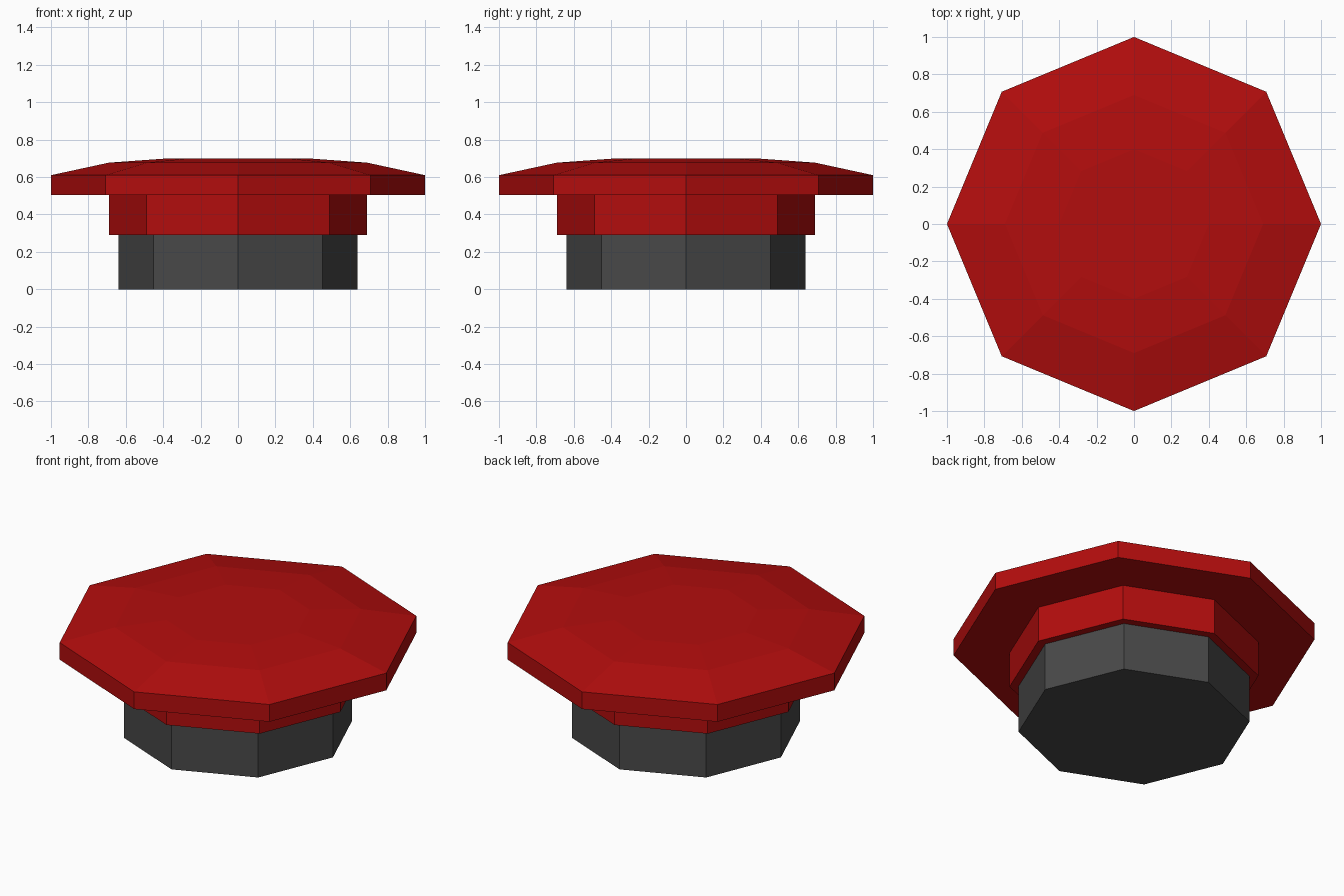
import bpy, bmesh
from math import cos, sin, pi

if "Cube" in bpy.data.objects:
    bpy.data.objects.remove(bpy.data.objects["Cube"])

SIDES = 8

def material(name, color):
    m = bpy.data.materials.new(name)
    m.diffuse_color = color
    m.use_nodes = True
    m.node_tree.nodes["Principled BSDF"].inputs["Base Color"].default_value = m.diffuse_color
    return m

def lathe(name, profile, mat):
    """Closed eight-sided turned solid from (radius, z) points, bottom to top."""
    bm = bmesh.new()
    rings = [[bm.verts.new((r * cos(2 * pi * i / SIDES), r * sin(2 * pi * i / SIDES), z))
              for i in range(SIDES)] for r, z in profile]
    for a, b in zip(rings, rings[1:]):
        for i in range(SIDES):
            j = (i + 1) % SIDES
            bm.faces.new((a[i], a[j], b[j], b[i]))
    bm.faces.new(rings[0][::-1])
    bm.faces.new(rings[-1])
    bmesh.ops.recalc_face_normals(bm, faces=bm.faces)
    me = bpy.data.meshes.new(name)
    bm.to_mesh(me)
    bm.free()
    me.materials.append(mat)
    ob = bpy.data.objects.new(name, me)
    bpy.context.collection.objects.link(ob)
    return ob

red = material("red", (0.45, 0.004, 0.004, 1))
dark = material("dark_grey", (0.065, 0.065, 0.065, 1))

# Dark stem at the bottom
lathe("base", [(0.64, 0), (0.64, 0.29)], dark)

# Red push button: collar, overhanging rim and shallow domed top
lathe("button_cap", [(0.69, 0.29), (0.69, 0.505), (1.0, 0.505), (1.0, 0.61),
                     (0.69, 0.677), (0.40, 0.698)], red)
